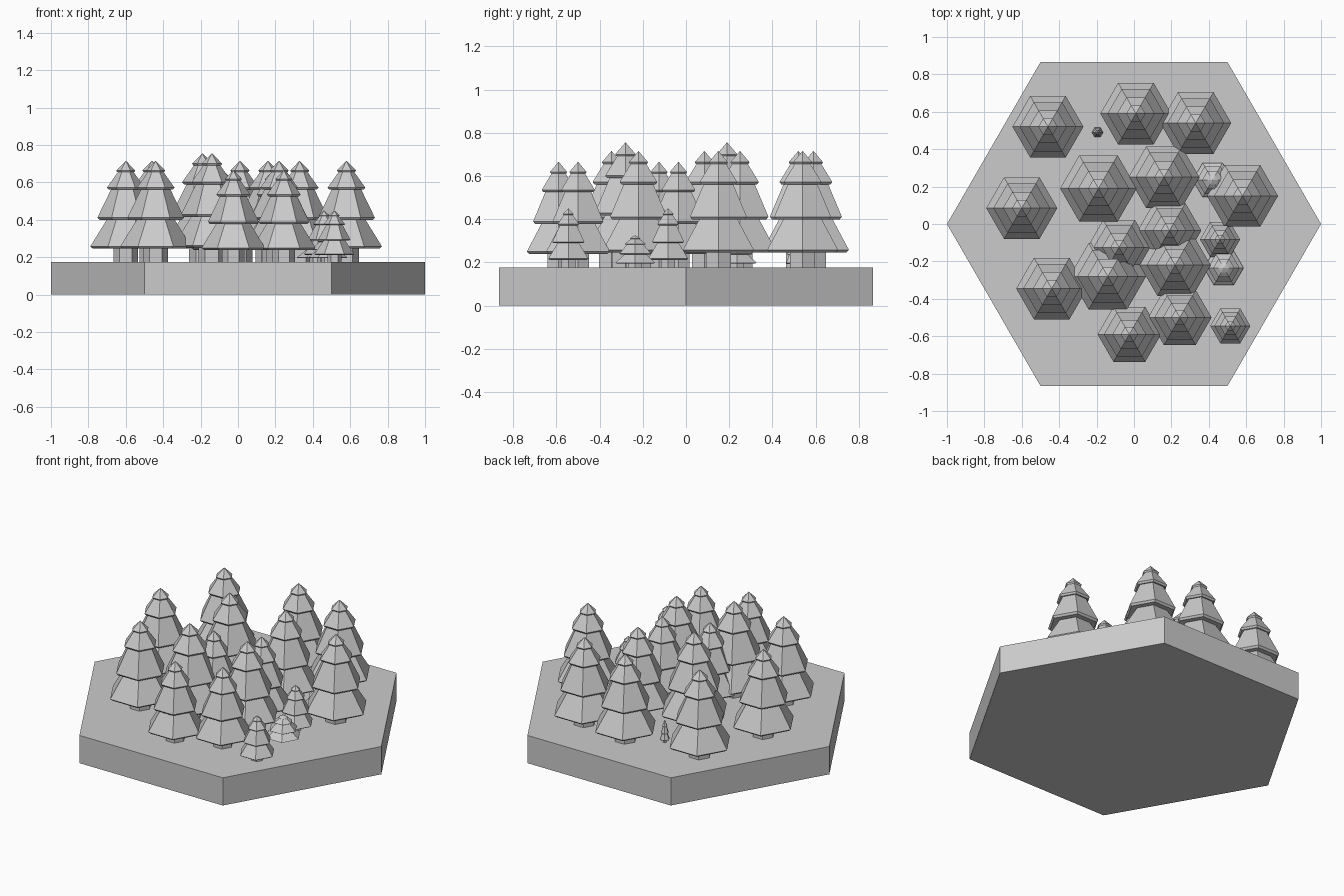
import bpy, bmesh
from math import cos, sin, pi

if "Cube" in bpy.data.objects:
    bpy.data.objects.remove(bpy.data.objects["Cube"])

GROUND = 0.175


def lathe(name, profile, loc=(0, 0, 0), scale=(1, 1, 1)):
    """Six-sided solid turned from (radius, z) points, capped at both ends."""
    bm = bmesh.new()
    rings = []
    for r, z in profile:
        rings.append([bm.verts.new((r * scale[0] * cos(k * pi / 3),
                                    r * scale[1] * sin(k * pi / 3),
                                    z * scale[2])) for k in range(6)])
    for a, b in zip(rings, rings[1:]):
        for k in range(6):
            j = (k + 1) % 6
            bm.faces.new((a[k], a[j], b[j], b[k]))
    bm.faces.new(rings[0][::-1])
    bm.faces.new(rings[-1])
    bmesh.ops.remove_doubles(bm, verts=bm.verts, dist=1e-6)
    bmesh.ops.recalc_face_normals(bm, faces=bm.faces)
    mesh = bpy.data.meshes.new(name)
    bm.to_mesh(mesh)
    bm.free()
    obj = bpy.data.objects.new(name, mesh)
    obj.location = loc
    bpy.context.collection.objects.link(obj)
    return obj


# Hexagonal ground tile
lathe("ground_tile", [(1, 0), (1, GROUND)])

# Fir silhouette: trunk, three skirts and a cap (unit radius, unit height)
TREE = [(0.35, 0), (0.35, 0.13),
        (0.92, 0.13), (1.0, 0.152), (0.53, 0.42),
        (0.74, 0.415), (0.80, 0.437), (0.41, 0.72),
        (0.48, 0.715), (0.53, 0.735), (0.20, 0.90),
        (0.24, 0.89), (0.27, 0.905), (0.004, 1.0)]

# Size classes: (radius, height)
SIZES = {"tall": (0.205, 0.58), "large": (0.19, 0.54), "medium": (0.17, 0.49),
         "small": (0.107, 0.275), "low": (0.106, 0.15), "tiny": (0.03, 0.14)}

# Positions of the trees by size
TREES = {
    "tall": [(-0.19, 0.19), (-0.14, -0.28)],
    "large": [(-0.46, 0.52), (0.01, 0.59), (0.33, 0.54), (0.16, 0.25),
              (0.58, 0.15), (-0.60, 0.085), (0.22, -0.22), (-0.44, -0.345)],
    "medium": [(0.19, -0.035), (-0.08, -0.125), (-0.025, -0.59), (0.245, -0.5)],
    "small": [(0.46, -0.083), (0.515, -0.545)],
    "low": [(0.42, 0.235), (0.48, -0.235)],
    "tiny": [(-0.195, 0.49)],
}

for size, spots in TREES.items():
    r, h = SIZES[size]
    for i, (x, y) in enumerate(spots):
        lathe(f"{size}_fir_{i + 1}", TREE, (x, y, GROUND), (r, r, h))
